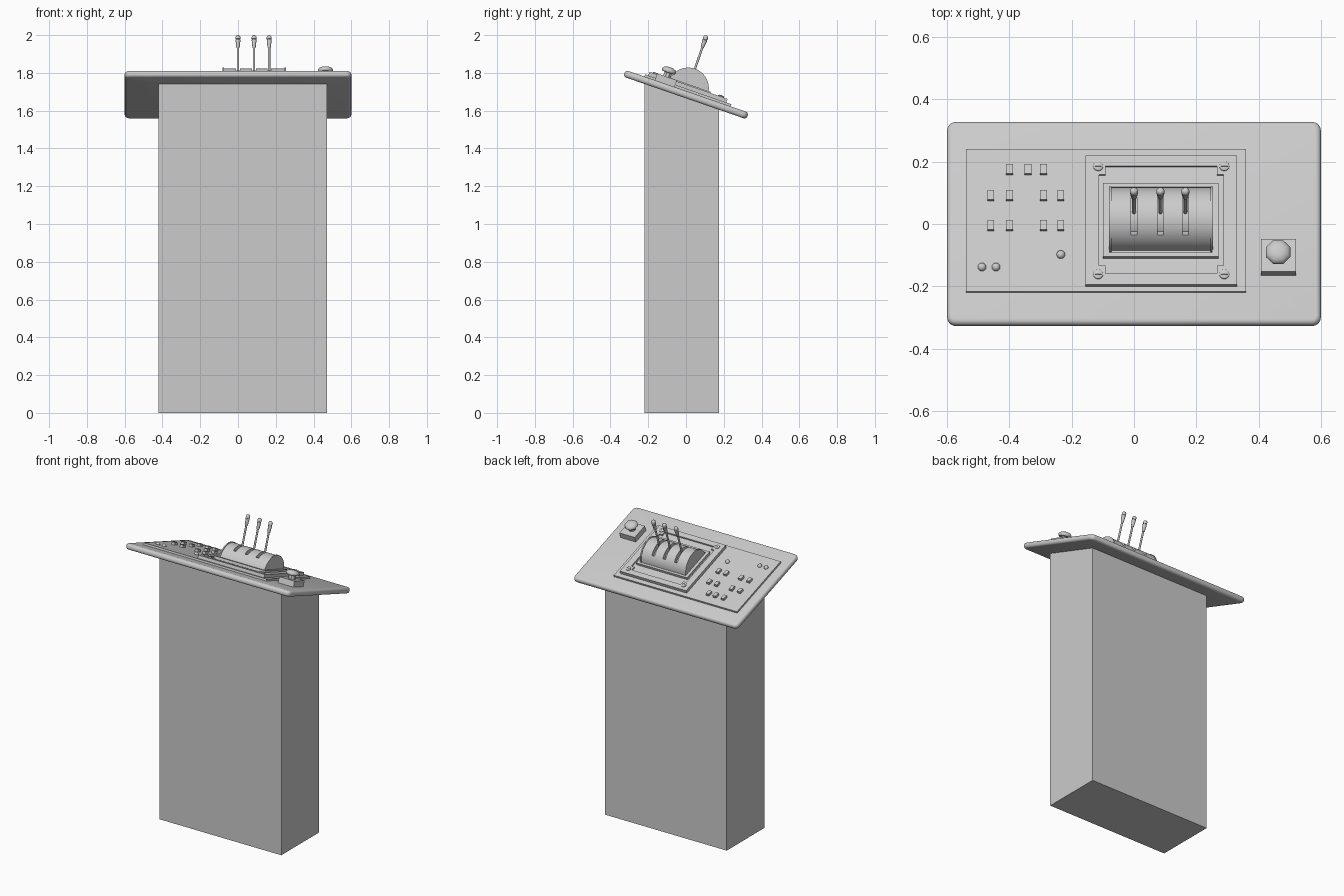
import bpy, bmesh
from math import radians, sin, cos, pi
from mathutils import Matrix, Vector

if "Cube" in bpy.data.objects:
    bpy.data.objects.remove(bpy.data.objects["Cube"])

A = radians(19.1)
TILT = Matrix.Translation((0, 0, 1.685)) @ Matrix.Rotation(-A, 4, 'X')
TOP = 0.0185          # upper face of the desk slab in tilted space
P1, P2, RIM = TOP + 0.012, TOP + 0.022, TOP + 0.032


def finish(name, bm, smooth=False, matrix=TILT):
    bmesh.ops.recalc_face_normals(bm, faces=bm.faces)
    me = bpy.data.meshes.new(name)
    bm.to_mesh(me)
    bm.free()
    ob = bpy.data.objects.new(name, me)
    bpy.context.collection.objects.link(ob)
    ob.matrix_world = matrix
    if smooth:
        bpy.ops.object.select_all(action='DESELECT')
        ob.select_set(True)
        bpy.context.view_layer.objects.active = ob
        bpy.ops.object.shade_smooth_by_angle(angle=radians(40))
    return ob


def v_of(y, w):
    """Distance along the slope for a point seen at y from above."""
    return (y - w * sin(A)) / cos(A)


def add_box(bm, x0, x1, v0, v1, w0, w1):
    m = Matrix.Translation(((x0 + x1) / 2, (v0 + v1) / 2, (w0 + w1) / 2)) @ \
        Matrix.Diagonal((x1 - x0, v1 - v0, w1 - w0, 1))
    return bmesh.ops.create_cube(bm, size=1, matrix=m)['verts']


def box(name, *dims):
    bm = bmesh.new()
    add_box(bm, *dims)
    return finish(name, bm)


def lathe(name, x, v, profile, n, smooth=True, turn=0.0):
    """Turned part standing on the slope; profile is (radius, height)."""
    bm = bmesh.new()
    rings = [[bm.verts.new((x + r * cos(turn + 2 * pi * i / n), v + r * sin(turn + 2 * pi * i / n), w))
              for i in range(n)] for r, w in profile]
    for a, b in zip(rings, rings[1:]):
        for i in range(n):
            bm.faces.new((a[i], a[(i + 1) % n], b[(i + 1) % n], b[i]))
    bm.faces.new(rings[0])
    bm.faces.new(rings[-1])
    return finish(name, bm, smooth)


def prism(name, x0, x1, pts, smooth=False):
    """Outline in (v, w) extruded along x."""
    bm = bmesh.new()
    f = bm.faces.new([bm.verts.new((x0, *p)) for p in pts])
    r = bmesh.ops.extrude_face_region(bm, geom=[f])
    bmesh.ops.translate(bm, verts=[g for g in r['geom'] if isinstance(g, bmesh.types.BMVert)],
                        vec=(x1 - x0, 0, 0))
    return finish(name, bm, smooth)


def arc(r, a0, a1, n, c):
    return [(r * sin(a0 + (a1 - a0) * i / n), c + r * cos(a0 + (a1 - a0) * i / n)) for i in range(n + 1)]


def frame(name, x0, x1, v0, v1, t, s, w0, w1, pads=0):
    """Rectangular rim with bar widths t (sides) and s (ends), optional corner pads."""
    bm = bmesh.new()
    add_box(bm, x0, x0 + t, v0, v1, w0, w1)
    add_box(bm, x1 - t, x1, v0, v1, w0, w1)
    add_box(bm, x0 + t, x1 - t, v0, v0 + s, w0, w1)
    add_box(bm, x0 + t, x1 - t, v1 - s, v1, w0, w1)
    if pads:
        for a, b in ((x0 + t, x0 + pads), (x1 - pads, x1 - t)):
            for c, d in ((v0 + s, v0 + pads), (v1 - pads, v1 - s)):
                add_box(bm, a, b, c, d, w0, w1)
    return finish(name, bm)


# Column with slanted top
bm = bmesh.new()
for v in add_box(bm, -0.42, 0.47, -0.22, 0.175, 0, 1):
    if v.co.z > 0.5:
        v.co.z = 1.685 - v.co.y * sin(A) / cos(A) - 0.01
finish("column", bm, matrix=Matrix())

# Rounded desk slab
bm = bmesh.new()
add_box(bm, -0.6, 0.6, -0.345, 0.345, -TOP, TOP)
bmesh.ops.bevel(bm, geom=[e for e in bm.edges if abs(e.verts[0].co.z - e.verts[1].co.z) > 0.01],
                offset=0.028, segments=4, profile=0.5, affect='EDGES')
bmesh.ops.bevel(bm, geom=[e for e in bm.edges if abs(e.verts[0].co.z - e.verts[1].co.z) < 0.001],
                offset=0.016, segments=4, profile=0.5, affect='EDGES')
finish("desk_slab", bm, True)

# Stacked control panels
box("main_panel", -0.54, 0.36, v_of(-0.22, TOP), v_of(0.24, P1), TOP - 0.005, P1)
r0, r1 = v_of(-0.2, P1), v_of(0.22, RIM)
box("lever_panel", -0.153, 0.328, r0 + 0.002, r1 - 0.002, P1 - 0.003, P2)
frame("lever_panel_rim", -0.155, 0.33, r0, r1, 0.042, 0.036, P1 - 0.002, RIM, 0.064)

# Screws: slotted heads on collars
for x in (-0.115, 0.29):
    for y in (-0.162, 0.185):
        v = v_of(y, RIM)
        lathe("screw", x, v, [(0.016, RIM - 0.002), (0.016, RIM + 0.004), (0.012, RIM + 0.007)], 12)
        box("screw_slot", x - 0.011, x + 0.011, v - 0.002, v + 0.002, RIM, RIM + 0.0085)

# Drum housing frame
f0, f1 = v_of(-0.11, P2), v_of(0.13, RIM)
frame("drum_frame", -0.1, 0.272, f0, f1, 0.022, 0.014, P2 - 0.002, RIM + 0.006)

# Half drum with three curved slots
C, R = 0.036, 0.105
LEVERS = (0.0, 0.085, 0.165)
drum = prism("drum", -0.075, 0.247, arc(R, -pi / 2, pi / 2, 32, C) + [(R, P1), (-R, P1)], True)
for x in LEVERS:
    h = radians(46)
    cut = prism("slot_cutter", x - 0.01, x + 0.01,
                arc(R + 0.02, -h, h, 20, C) + arc(R - 0.025, h, -h, 20, C))
    cut.hide_render = True
    mod = drum.modifiers.new("slot", 'BOOLEAN')
    mod.operation, mod.solver, mod.object = 'DIFFERENCE', 'EXACT', cut
    bpy.context.view_layer.objects.active = drum
    bpy.ops.object.modifier_apply(modifier=mod.name)
    bpy.data.objects.remove(cut)
for x in (-0.081, 0.245):
    prism("drum_end_cap", x, x + 0.008, arc(R + 0.004, -pi / 2, pi / 2, 32, C) + [(R + 0.004, P1), (-R - 0.004, P1)], True)

# Levers with turned grips
for x in LEVERS:
    lathe("lever_rod", x, 0, [(0.006, C + 0.05), (0.006, 0.28)], 12)
    lathe("lever_grip", x, 0, [(0.007, 0.262), (0.009, 0.266), (0.0125, 0.302), (0.0125, 0.306), (0.010, 0.307),
                               (0.010, 0.309), (0.013, 0.31), (0.013, 0.322), (0.010, 0.328), (0.005, 0.331)], 16)

# Rectangular push buttons
KEYS = [(-0.4, 0.175), (-0.34, 0.175), (-0.29, 0.175)]
KEYS += [(x, y) for y in (0.091, -0.005) for x in (-0.46, -0.4, -0.29, -0.235)]
for x, y in KEYS:
    v = v_of(y, P1 + 0.007)
    box("push_button", x - 0.011, x + 0.011, v - 0.016, v + 0.016, P1 - 0.002, P1 + 0.016)

# Round indicator lamps
for x, y in ((-0.488, -0.137), (-0.443, -0.137), (-0.235, -0.097)):
    lathe("indicator_lamp", x, v_of(y, P1 + 0.005),
          [(0.0135, P1 - 0.002), (0.0135, P1 + 0.004), (0.0115, P1 + 0.009), (0.007, P1 + 0.013), (0.002, P1 + 0.0145)], 16)

# Stop button on its box
box("stop_button_box", 0.408, 0.52, v_of(-0.165, TOP), v_of(-0.048, 0.056), TOP - 0.005, 0.056)
lathe("stop_button", 0.463, v_of(-0.09, 0.09),
      [(0.022, 0.054), (0.022, 0.078), (0.036, 0.079), (0.042, 0.086), (0.042, 0.093), (0.034, 0.103), (0.018, 0.109)],
      8, True, pi / 8)
